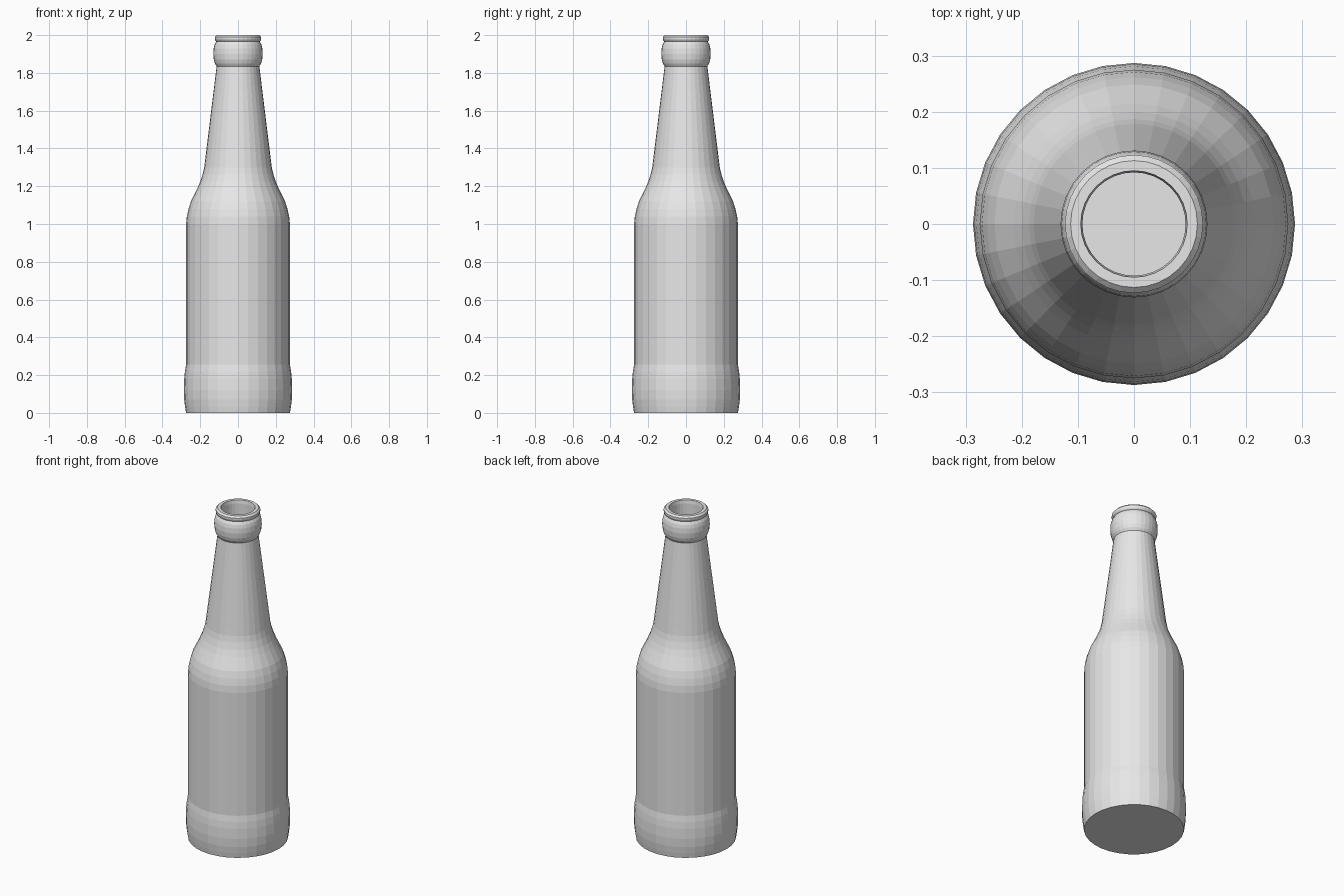
import bpy, bmesh, math

if "Cube" in bpy.data.objects:
    bpy.data.objects.remove(bpy.data.objects["Cube"])

SIDES = 32

glass = bpy.data.materials.new("plain_grey")
glass.diffuse_color = (0.8, 0.8, 0.8, 1)
glass.use_nodes = True
glass.node_tree.nodes["Principled BSDF"].inputs["Base Color"].default_value = glass.diffuse_color


def lathe(name, profile, sides=SIDES):
    """Spin (radius, z) points around z; radius 0 makes a pole-free cap."""
    bm = bmesh.new()
    rings = [[bm.verts.new((r * math.cos(2 * math.pi * i / sides),
                            r * math.sin(2 * math.pi * i / sides), z))
              for i in range(sides)] for r, z in profile]
    for a, b in zip(rings, rings[1:]):
        for i in range(sides):
            j = (i + 1) % sides
            bm.faces.new((a[i], a[j], b[j], b[i]))
    bm.faces.new(rings[0][::-1])   # underside
    bm.faces.new(rings[-1])        # inner floor
    mesh = bpy.data.meshes.new(name)
    bm.to_mesh(mesh)
    bm.free()
    mesh.materials.append(glass)
    obj = bpy.data.objects.new(name, mesh)
    bpy.context.collection.objects.link(obj)
    return obj


# Bulged foot, straight body, shoulder and neck
foot = [(0.275, 0), (0.28, 0.03), (0.285, 0.07), (0.287, 0.12), (0.285, 0.18),
        (0.281, 0.22), (0.275, 0.255)]
body = [(0.275, 1.0), (0.271, 1.04), (0.262, 1.08), (0.249, 1.12)]
shoulder = [(0.215, 1.19), (0.2, 1.225), (0.187, 1.265), (0.179, 1.3), (0.174, 1.34)]
neck = [(0.113, 1.835)]

# Rounded collar and rolled lip
collar = [(0.122, 1.85), (0.128, 1.87), (0.131, 1.9), (0.129, 1.93),
          (0.124, 1.95), (0.115, 1.966)]
lip = [(0.12, 1.971), (0.123, 1.98), (0.123, 1.99), (0.113, 2.0), (0.095, 2.0)]

# Hollow inside
inside = [(0.092, 1.98), (0.092, 1.835), (0.155, 1.33), (0.18, 1.22), (0.23, 1.12),
          (0.255, 1.0), (0.255, 0.03)]

lathe("bottle", foot + body + shoulder + neck + collar + lip + inside)
